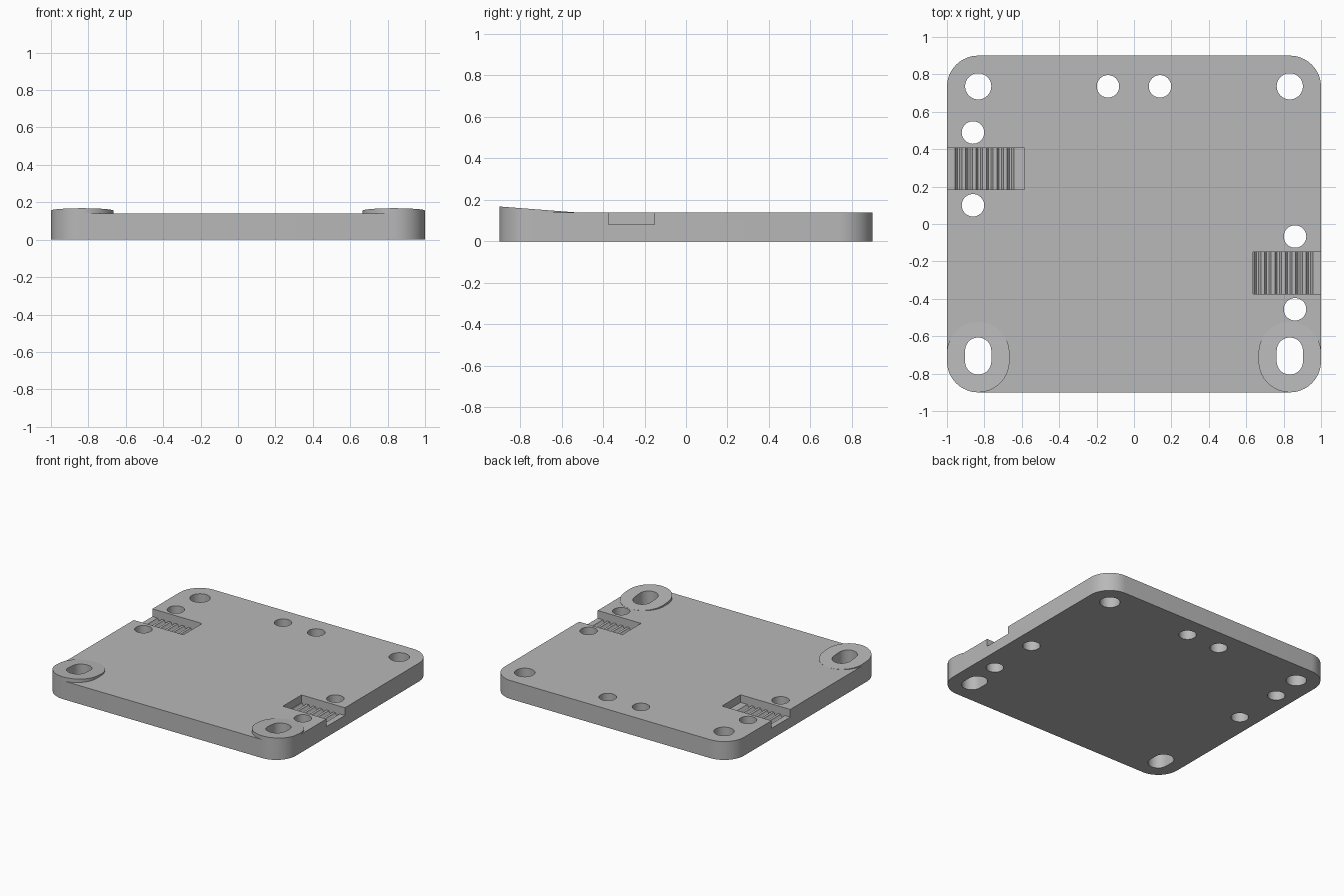
import bpy
import bmesh
import math

cube = bpy.data.objects.get("Cube")
if cube:
    bpy.data.objects.remove(cube, do_unlink=True)

THICK = 0.139      # plate thickness
R = 0.167          # corner and pad radius
PITCH = 0.0556     # tooth spacing
FLOOR = 0.081      # channel floor height
GROOVE = 0.02      # tooth depth

grey = bpy.data.materials.new("plain grey")
grey.use_nodes = True
COLOUR = (0.48, 0.48, 0.48, 1)
grey.diffuse_color = COLOUR
grey.node_tree.nodes["Principled BSDF"].inputs["Base Color"].default_value = COLOUR


def prism(name, base, offset):
    """Closed solid swept from a planar outline along an offset."""
    bm = bmesh.new()
    face = bm.faces.new([bm.verts.new(p) for p in base])
    swept = bmesh.ops.extrude_face_region(bm, geom=[face])["geom"]
    bmesh.ops.translate(bm, vec=offset,
                        verts=[v for v in swept if isinstance(v, bmesh.types.BMVert)])
    bmesh.ops.recalc_face_normals(bm, faces=bm.faces)
    mesh = bpy.data.meshes.new(name)
    bm.to_mesh(mesh)
    bm.free()
    mesh.materials.append(grey)
    obj = bpy.data.objects.new(name, mesh)
    bpy.context.collection.objects.link(obj)
    return obj


def rounded(cx, cy, hx, hy, r, z, steps=16):
    """Outline of a box with half sizes hx, hy grown by radius r."""
    corners = [(hx, hy), (-hx, hy), (-hx, -hy), (hx, -hy)]
    pts = []
    for i, (dx, dy) in enumerate(corners):
        for s in range(steps + 1):
            a = math.pi / 2 * (i + s / steps)
            p = (round(cx + dx + r * math.cos(a), 6),
                 round(cy + dy + r * math.sin(a), 6), z)
            if p not in pts:
                pts.append(p)
    return pts


def cut(target, cutter):
    mod = target.modifiers.new(cutter.name, "BOOLEAN")
    mod.operation = "DIFFERENCE"
    mod.solver = "EXACT"
    mod.object = cutter
    cutter.hide_render = True
    cutter.hide_set(True)


# Base plate
plate = prism("base_plate", rounded(0, 0, 1 - R, 0.9 - R, R, 0), (0, 0, THICK))

# Sloped pads around the two front slots
pads = []
for side, name in ((1, "left"), (-1, "right")):
    pad = prism(name + "_sloped_pad",
                rounded(side * (1 - R), -0.7115, 0, 0.0215, R, THICK), (0, 0, 0.1))
    for v in pad.data.vertices:
        if v.co.z > THICK + 0.05:
            v.co.z = THICK + 0.0003 + 0.077 * (-0.523 - v.co.y)
    slot = prism(name + "_slot_cutter",
                 rounded(side * (1 - R), -0.706, 0, 0.029, 0.07, -0.1), (0, 0, 0.4))
    cut(plate, slot)
    cut(pad, slot)
    pads.append(pad)

# Round through holes: x, y, radius
holes = [(0.833, 0.736, 0.07), (-0.833, 0.736, 0.07),
         (0.139, 0.736, 0.06), (-0.139, 0.736, 0.06),
         (-0.861, 0.489, 0.06), (-0.861, 0.1, 0.06),
         (0.861, -0.067, 0.06), (0.861, -0.456, 0.06)]
for i, (x, y, r) in enumerate(holes):
    cut(plate, prism("hole_cutter_%d" % i, rounded(x, y, 0, 0, r, -0.1), (0, 0, 0.4)))


# Toothed channels open to the sides
def channel(name, side, inner, first, y0, y1):
    profile = [(1.1, 0.3), (inner, 0.3), (inner, FLOOR)]
    for k in range(6):
        x = first + k * PITCH
        for dx, depth in ((-0.018, 0), (-0.011, 0.75), (-0.006, 1),
                          (0.006, 1), (0.011, 0.75), (0.018, 0)):
            profile.append((x + dx, FLOOR - depth * GROOVE))
    profile.append((1.1, FLOOR))
    return prism(name, [(side * x, y0, z) for x, z in profile], (0, y1 - y0, 0))


cut(plate, channel("left_channel_cutter", 1, 0.637, 0.66, -0.373, -0.151))
cut(plate, channel("right_channel_cutter", -1, 0.585, 0.66, 0.184, 0.406))

# Apply the cuts and shade the round walls smooth
for obj in [plate] + pads:
    bpy.ops.object.select_all(action="DESELECT")
    obj.select_set(True)
    bpy.context.view_layer.objects.active = obj
    for mod in list(obj.modifiers):
        bpy.ops.object.modifier_apply(modifier=mod.name)
    bpy.ops.object.shade_smooth_by_angle(angle=math.radians(30))

# Remove the spent cutters
for obj in list(bpy.data.objects):
    if "_cutter" in obj.name:
        bpy.data.objects.remove(obj, do_unlink=True)
